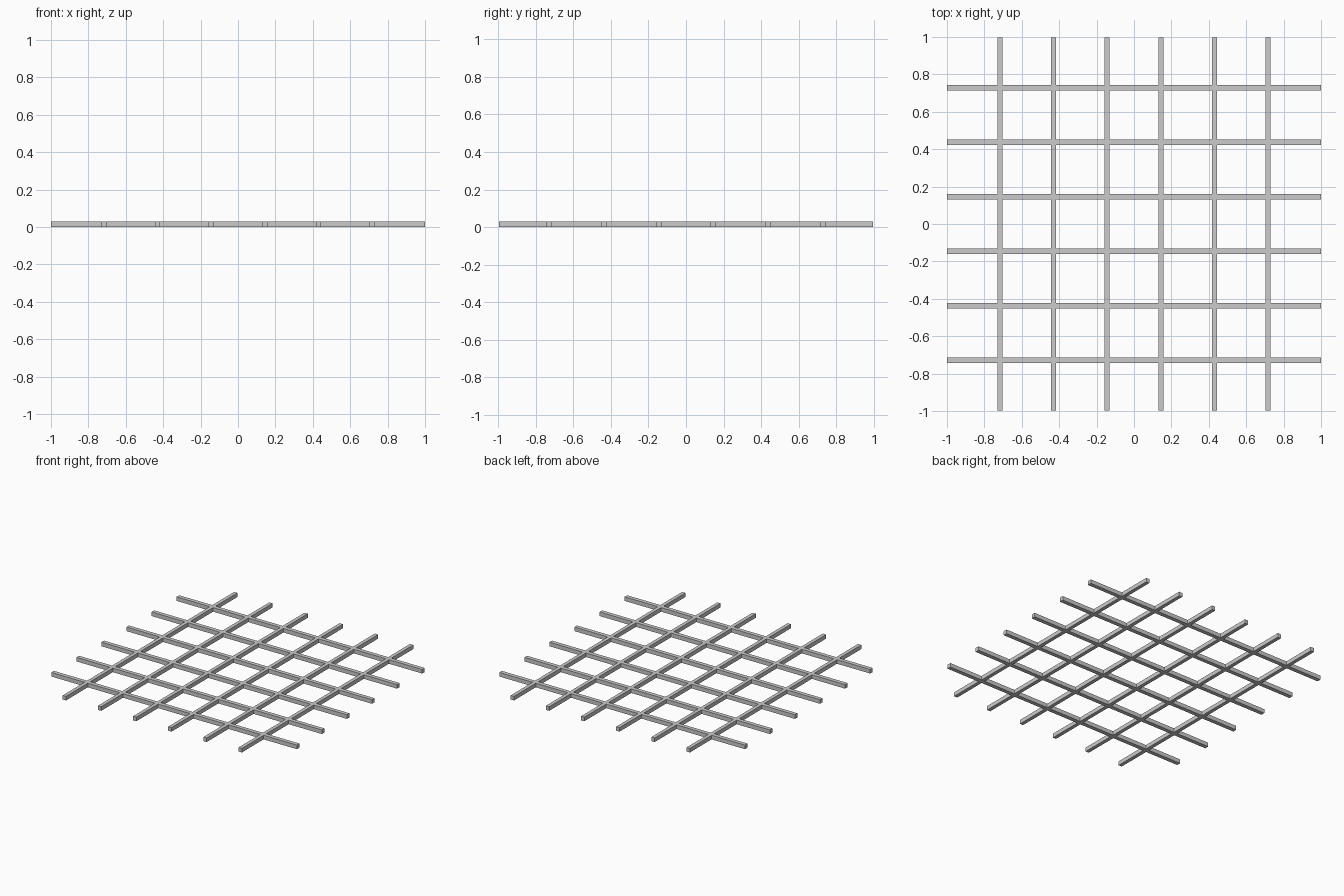
import bpy

if "Cube" in bpy.data.objects:
    bpy.data.objects.remove(bpy.data.objects["Cube"])

HEIGHT = 0.03


def bar(name, size, location):
    bpy.ops.mesh.primitive_cube_add(size=1, location=location)
    ob = bpy.context.object
    ob.name = name
    ob.scale = size
    bpy.ops.object.transform_apply(location=False, rotation=False, scale=True)
    return ob


# Six bars each way, crossing in one plane
for i in range(6):
    k = i - 2.5
    bar(f"long_bar_{i + 1}", (0.027, 1.994, HEIGHT), (k * 0.2865, 0, HEIGHT / 2))
    bar(f"cross_bar_{i + 1}", (2.0, 0.03, HEIGHT), (0, k * 0.2915, HEIGHT / 2))
